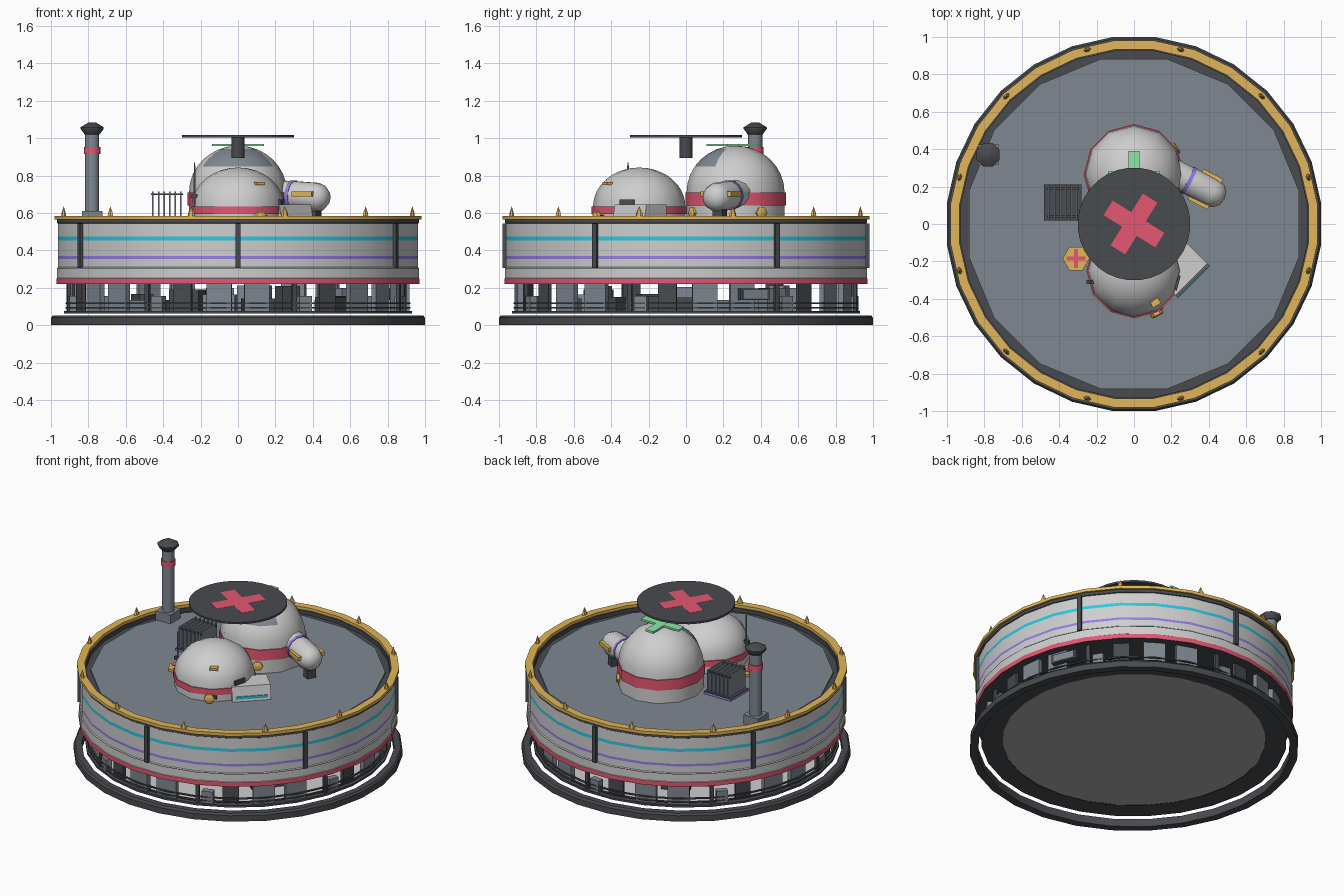
import bpy, bmesh, random
from math import sin, cos, pi, radians, atan2
from mathutils import Matrix, Vector

cube = bpy.data.objects.get("Cube")
if cube:
    bpy.data.objects.remove(cube)
random.seed(4)
made = []


def material(name, r, g, b):
    m = bpy.data.materials.new(name)
    m.use_nodes = True
    m.diffuse_color = (r, g, b, 1)
    m.node_tree.nodes["Principled BSDF"].inputs["Base Color"].default_value = (r, g, b, 1)
    return m


LIGHT = material("pale_grey", 0.62, 0.62, 0.62)
MID = material("mid_grey", 0.42, 0.42, 0.425)
STEEL = material("steel_grey", 0.215, 0.245, 0.285)
DARK = material("charcoal", 0.065, 0.07, 0.078)
RED = material("red", 0.78, 0.095, 0.165)
GOLD = material("gold", 0.75, 0.47, 0.1)
CYAN = material("cyan", 0.025, 0.58, 0.75)
PURPLE = material("purple", 0.32, 0.21, 0.82)
GREEN = material("green", 0.27, 0.8, 0.39)


def finish(name, bm, mats, matrix=None):
    mesh = bpy.data.meshes.new(name)
    bmesh.ops.recalc_face_normals(bm, faces=bm.faces[:])
    if matrix:
        bm.transform(matrix)
    bm.to_mesh(mesh)
    bm.free()
    for m in mats:
        mesh.materials.append(m)
    obj = bpy.data.objects.new(name, mesh)
    bpy.context.collection.objects.link(obj)
    made.append(obj)
    return obj


def box(name, loc, size, mat, turn=0.0):
    bm = bmesh.new()
    bmesh.ops.create_cube(bm, size=1)
    matrix = Matrix.Translation(loc) @ Matrix.Rotation(turn, 4, 'Z') @ Matrix.Diagonal((*size, 1))
    return finish(name, bm, [mat], matrix)


def lathe(name, profile, bands, sides, matrix=None, flats=True):
    """Revolve (radius, z) points, one material per segment; flats: radius is measured to the flat sides."""
    if not isinstance(bands, list):
        bands = [bands] * (len(profile) - 1)
    mats = list(dict.fromkeys(bands))
    grow = 1 / cos(pi / sides) if flats else 1
    bm = bmesh.new()
    rings = []
    for r, z in profile:
        angles = [2 * pi * (i + 0.5 * flats) / sides for i in range(sides)]
        rings.append([bm.verts.new((r * grow * cos(a), r * grow * sin(a), z)) for a in angles])
    for lower, upper, mat in zip(rings, rings[1:], bands):
        for i in range(sides):
            j = (i + 1) % sides
            f = bm.faces.new((lower[i], lower[j], upper[j], upper[i]))
            f.material_index = mats.index(mat)
    bmesh.ops.remove_doubles(bm, verts=bm.verts[:], dist=1e-5)
    return finish(name, bm, mats, matrix)


def at(x, y, z=0.0):
    return Matrix.Translation((x, y, z))


def around(radius, angle, z):
    return (radius * cos(angle), radius * sin(angle), z)


def cross(name, loc, reach, width, thick, mat, turn):
    for k in range(2):
        # slight height difference keeps the two bars from coinciding
        box(f"{name}_bar_{k}", loc, (reach * 2, width, thick + k * 0.0006), mat, turn + k * pi / 2)


# Open base ring and raised floor
lathe("base_ring", [(0.95, 0), (1, 0), (1, 0.04), (0.99, 0.052), (0.95, 0.052), (0.95, 0)], DARK, 28)
lathe("floor_rim", [(0.8, 0.062), (0.93, 0.062), (0.93, 0.075), (0.8, 0.075)], DARK, 28)
lathe("floor_underside", [(0, 0.064), (0.8, 0.064)], MID, 28)
lathe("floor_top", [(0, 0.077), (0.9, 0.077)], LIGHT, 28)

# Open lower storey: panels, posts and rails
for i in range(28):
    a = 2 * pi * (i + 0.5) / 28
    if i % 4 < 2:
        box(f"wall_panel_{i}", around(0.9, a, 0.15), (0.03, 0.135, 0.16), STEEL, a)
    elif i % 4 == 2:
        box(f"door_post_{i}", around(0.91, a, 0.15), (0.02, 0.025, 0.16), DARK, a)
        box(f"side_cabinet_{i}", around(0.9, a + 0.07, 0.115), (0.04, 0.07, 0.08), STEEL, a)
    else:
        box(f"dark_panel_{i}", around(0.89, a, 0.15), (0.02, 0.1, 0.16), DARK, a)
for k, z in enumerate((0.088, 0.112)):
    lathe(f"rail_{k}", [(0.91, z), (0.922, z), (0.922, z + 0.008), (0.91, z + 0.008), (0.91, z)], DARK, 28)
for i in range(18):
    a = 2 * pi * i / 18
    tall = random.uniform(0.05, 0.14)
    box(f"interior_unit_{i}", around(random.uniform(0.5, 0.78), a, 0.077 + tall / 2),
        (0.08, random.uniform(0.1, 0.22), tall), random.choice((DARK, STEEL)), a)
box("outer_counter", around(0.925, radians(23), 0.165), (0.04, 0.17, 0.06), DARK, radians(23))
box("outer_counter_front", around(0.946, radians(23), 0.165), (0.006, 0.14, 0.045), STEEL, radians(23))

# Drum wall with painted bands
lathe("drum_wall",
      [(0, 0.225), (0.9, 0.225), (0.97, 0.22), (0.97, 0.25), (0.967, 0.252), (0.967, 0.302), (0.967, 0.305),
       (0.962, 0.31), (0.962, 0.354), (0.962, 0.37), (0.962, 0.453), (0.962, 0.473), (0.962, 0.543),
       (0.967, 0.546), (0.967, 0.566), (0.925, 0.566), (0.925, 0.54), (0, 0.54)],
      [DARK, DARK, RED, LIGHT, LIGHT, DARK, LIGHT, LIGHT, PURPLE, LIGHT, CYAN, LIGHT,
       DARK, DARK, DARK, DARK, DARK], 28)
lathe("roof_deck", [(0.883, 0.54), (0.883, 0.55), (0, 0.55)], STEEL, 16)
lathe("rim", [(0.932, 0.565), (0.98, 0.565), (0.98, 0.585), (0.932, 0.585), (0.932, 0.565)], GOLD, 28)
for i in range(6):
    a = radians(30 + 60 * i)
    box(f"wall_rib_{i}", around(0.967, a, 0.425), (0.03, 0.027, 0.24), DARK, a)
for i in range(12):
    a = radians(15 + 30 * i)
    lathe(f"rim_spike_{i}", [(0.018, 0.58), (0.015, 0.6), (0, 0.636)], GOLD, 6,
          at(*around(0.965, a, 0)) @ Matrix.Rotation(a, 4, 'Z') @ Matrix.Diagonal((0.6, 1, 1, 1)))


# Two domes with red bands
def dome(name, y, radius, band_low, band_high, height):
    profile = [(radius, 0.545), (radius, band_low), (radius + 0.007, band_low), (radius + 0.007, band_high),
               (radius, band_high)]
    bands = [LIGHT, RED, RED, RED]
    for k in range(1, 9):
        t = k / 8 * pi / 2
        profile.append((max(radius * cos(t), 0), band_high + height * sin(t)))
        bands.append(LIGHT)
    return lathe(name, profile, bands, 12, at(0, y), False)


dome("front_dome", -0.25, 0.247, 0.595, 0.635, 0.208)
rear = dome("rear_dome", 0.265, 0.262, 0.64, 0.71, 0.25)
# Grey window patch on the forward upper side
rear.data.materials.append(STEEL)
for p in rear.data.polygons:
    if 0.86 < p.center.z < 0.94 and p.center.y < 0.19:
        p.material_index = 2
cross("roof_beacon", (0, 0.25, 0.963), 0.14, 0.06, 0.012, GREEN, 0)

# Landing pad
lathe("pad", [(0, 1.003), (0.3, 1.003), (0.3, 1.016), (0, 1.016)], DARK, 32)
lathe("pad_stem", [(0, 0.895), (0.034, 0.895), (0.034, 1.005)], DARK, 12)
cross("pad_cross", (0, 0, 1.0145), 0.163, 0.092, 0.005, RED, radians(58))

# Chimney
stack = at(-0.78, 0.37)
box("chimney_foot", (-0.78, 0.37, 0.578), (0.11, 0.11, 0.065), STEEL)
lathe("chimney", [(0.038, 0.6), (0.038, 1.035)], STEEL, 12, stack)
lathe("chimney_band", [(0.038, 0.915), (0.044, 0.915), (0.044, 0.952), (0.038, 0.952)], RED, 12, stack)
lathe("chimney_cap", [(0, 1.02), (0.04, 1.02), (0.062, 1.05), (0.062, 1.058), (0.02, 1.084),
                      (0, 1.084)], DARK, 8, stack)

# Radiator with thin upright fins
box("radiator_base", (-0.38, 0.115, 0.555), (0.2, 0.19, 0.014), PURPLE)
box("radiator_tray", (-0.38, 0.115, 0.564), (0.2, 0.19, 0.006), DARK)
for i in range(6):
    box(f"radiator_fin_{i}", (-0.455 + 0.03 * i, 0.115, 0.64), (0.008, 0.185, 0.15), STEEL)
for k, y in enumerate((0.04, 0.19)):
    box(f"radiator_bar_{k}", (-0.38, y, 0.7), (0.17, 0.01, 0.01), DARK)

# Side pod joined to the rear dome, drooping slightly
axis = Vector((0.24, -0.125, 0)).normalized()
yaw = atan2(axis.y, axis.x)
lie = at(0.24, 0.26, 0.7) @ Matrix.Rotation(yaw, 4, 'Z') @ Matrix.Rotation(pi / 2 + 0.08, 4, 'Y')
lathe("side_pod", [(0.073, -0.08), (0.073, 0.05), (0.078, 0.05), (0.078, 0.07), (0.075, 0.07), (0.077, 0.2),
                   (0.066, 0.24), (0.04, 0.266), (0, 0.276)],
      [LIGHT, PURPLE, PURPLE, PURPLE, LIGHT, LIGHT, LIGHT, LIGHT], 12, lie)
side = Vector((-axis.y, axis.x, 0))
for k in (-1, 1):
    spot = Vector((0.24, 0.26, 0.702)) + axis * 0.16 + side * 0.08 * k
    box(f"pod_strip_{k + 1}", spot, (0.12, 0.024, 0.026), GOLD, yaw)
box("pod_support", (0.41, 0.18, 0.59), (0.05, 0.06, 0.1), DARK, yaw)

# Sloped console with a lit strip
middle = Vector((0.26, -0.25, 0.594))
console = box("console", middle, (0.17, 0.24, 0.1), LIGHT, radians(-45))
out = Vector((1, -1, 0)).normalized()
for v in console.data.vertices:
    if v.co.z > middle.z and (v.co - middle).dot(out) > 0:
        v.co -= out * 0.02
box("console_strip", middle + out * 0.079 - Vector((0, 0, 0.021)), (0.008, 0.2, 0.018), CYAN, radians(-45))

# Gold marker with red cross
lathe("marker", [(0.072, 0.55), (0.072, 0.566), (0, 0.566)], GOLD, 6, at(-0.31, -0.185), False)
cross("marker_cross", (-0.31, -0.185, 0.567), 0.05, 0.022, 0.005, RED, 0)

# Hexagonal lamps at the feet of the domes: dome y, angle, height
for k, (y, deg, z) in enumerate(((-0.25, -62, 0.577), (0.265, -62, 0.6), (0.265, 32, 0.6))):
    a = radians(deg)
    spin = at(*around(0.238, a, z)) @ at(0, y) @ Matrix.Rotation(a, 4, 'Z') @ Matrix.Rotation(pi / 2, 4, 'Y')
    lathe(f"hex_lamp_{k}", [(0.029, 0), (0.029, 0.03), (0.021, 0.036), (0, 0.036)], GOLD, 6, spin)

# Small fittings on the front dome
box("dome_lamp", (0.115, -0.42, 0.757), (0.05, 0.035, 0.016), GOLD, radians(30))
box("dome_vent", (0.215, -0.31, 0.657), (0.05, 0.08, 0.03), DARK, radians(-15))
box("front_vent", (0.125, -0.455, 0.58), (0.06, 0.025, 0.02), DARK, radians(28))
lathe("antenna", [(0.005, 0.6), (0.005, 0.8), (0.003, 0.87), (0, 0.87)], STEEL, 6, at(-0.232, -0.31))
box("antenna_bracket", (-0.23, -0.31, 0.69), (0.05, 0.02, 0.02), DARK)

# Smooth the round parts, keep hard edges
bpy.ops.object.select_all(action='DESELECT')
for obj in made:
    obj.select_set(True)
bpy.context.view_layer.objects.active = made[0]
bpy.ops.object.shade_smooth_by_angle(angle=radians(38))
